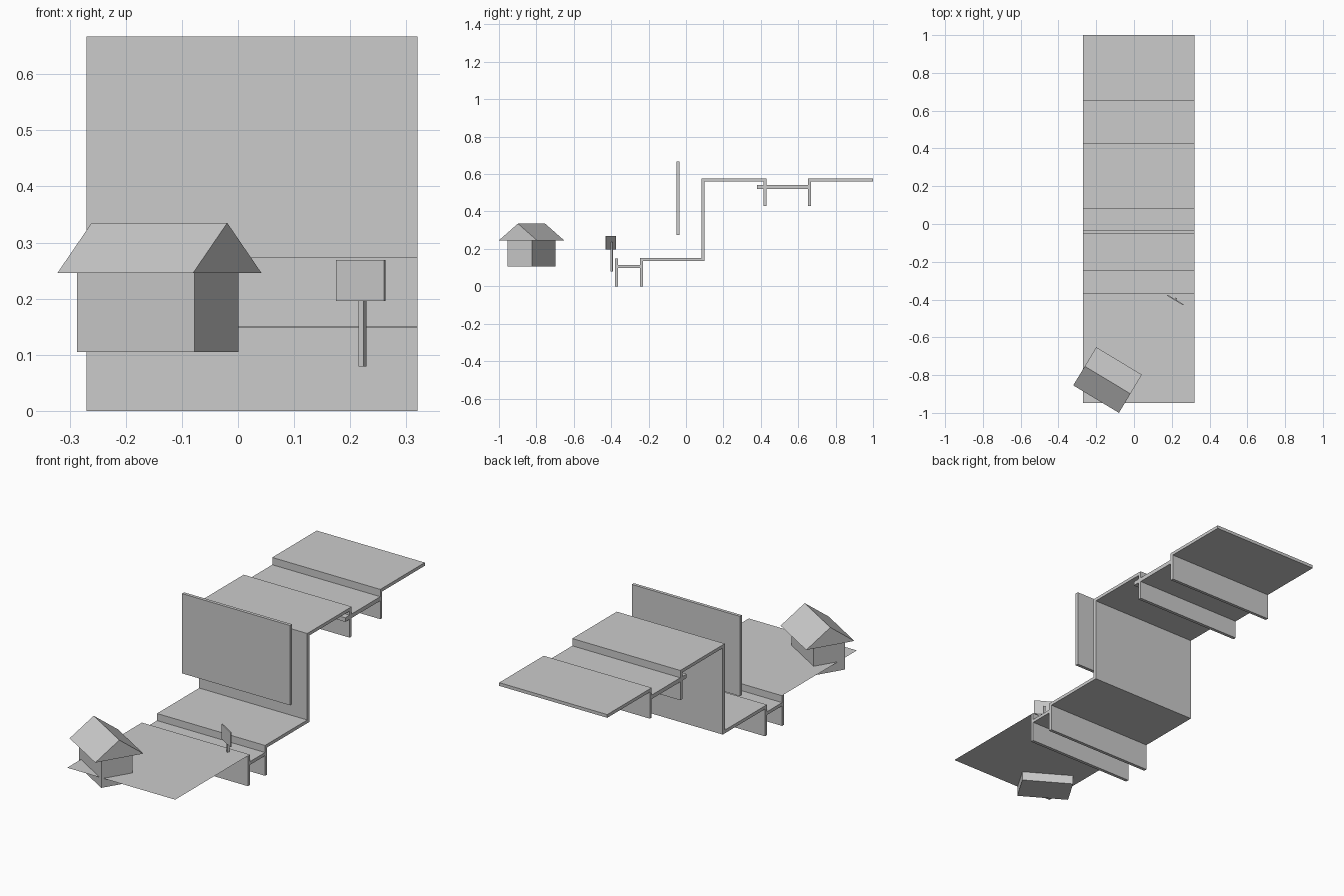
import bpy, bmesh, math
from mathutils import Matrix, Vector

cube = bpy.data.objects.get("Cube")
if cube:
    bpy.data.objects.remove(cube, do_unlink=True)

grey = bpy.data.materials.new("plain grey")
grey.use_nodes = True
colour = (0.6, 0.6, 0.6, 1)
grey.diffuse_color = colour
grey.node_tree.nodes["Principled BSDF"].inputs["Base Color"].default_value = colour

LEFT, RIGHT = 0.32, -0.27          # shared width of the terrain
T = 0.016                          # sheet thickness
TURN = math.radians(-31)           # heading of house and sign


def finish(name, bm, location=(0, 0, 0), turn=0):
    bmesh.ops.recalc_face_normals(bm, faces=bm.faces)
    mesh = bpy.data.meshes.new(name)
    bm.to_mesh(mesh)
    bm.free()
    mesh.materials.append(grey)
    obj = bpy.data.objects.new(name, mesh)
    obj.location = location
    obj.rotation_euler.z = turn
    bpy.context.collection.objects.link(obj)
    return obj


def box(name, size, location, turn=0):
    bm = bmesh.new()
    bmesh.ops.create_cube(bm, size=1, matrix=Matrix.Diagonal((*size, 1)))
    return finish(name, bm, location, turn)


def extrude(name, profile, x0, x1, location=(0, 0, 0), turn=0):
    """Sweep a closed (y, z) profile along x."""
    bm = bmesh.new()
    face = bm.faces.new([bm.verts.new((x0, y, z)) for y, z in profile])
    swept = bmesh.ops.extrude_face_region(bm, geom=[face])
    moved = [v for v in swept["geom"] if isinstance(v, bmesh.types.BMVert)]
    bmesh.ops.translate(bm, verts=moved, vec=Vector((x1 - x0, 0, 0)))
    return finish(name, bm, location, turn)


def strip(name, y0, y1, z0, z1):
    """Full-width terrain sheet."""
    extrude(name, [(y0, z0), (y1, z0), (y1, z1), (y0, z1)], RIGHT, LEFT)


# Thin foreground ground
bm = bmesh.new()
bm.faces.new([bm.verts.new(p) for p in (
    (RIGHT, -0.947, 0.15), (LEFT, -0.947, 0.15),
    (LEFT, -0.364, 0.15), (RIGHT, -0.364, 0.15))])
finish("front_ground", bm)

# Lower channel
strip("lower_bank_front", -0.38, -0.364, 0, 0.149)
strip("lower_channel_floor", -0.37, -0.235, 0.099, 0.115)
strip("lower_bank_back", -0.246, -0.23, 0, 0.149)

# Stepped terrain: lower terrace, cliff and upper terrace in one folded sheet
low, high, cliff, edge = 0.15, 0.577, 0.083, 0.43
extrude("terraces_and_cliff", [
    (-0.246, low), (cliff, low), (cliff, high), (edge, high),
    (edge, high - T), (cliff + T, high - T), (cliff + T, low - T),
    (-0.246, low - T)], RIGHT, LEFT)

# Upper channel and rear terrace
strip("upper_bank_front", edge - T, edge, 0.43, high)
strip("upper_channel_floor", 0.38, 0.66, 0.521, 0.541)
strip("upper_bank_back", 0.653, 0.668, 0.43, high)
strip("rear_terrace", 0.653, 1.0, high - T, high)

# Floating upright panel
strip("hanging_panel", -0.05, -0.034, 0.273, 0.667)

# House with overhanging gable roof
box("house_walls", (0.244, 0.153, 0.141), (-0.143, -0.827, 0.1755), TURN)
extrude("house_roof", [(-0.118, 0.246), (0.118, 0.246), (0, 0.335)],
        -0.141, 0.141, (-0.14, -0.826, 0), TURN)

# Signpost
box("sign_board", (0.099, 0.006, 0.073), (0.219, -0.4025, 0.232), TURN)
box("sign_post", (0.01, 0.01, 0.157), (0.222, -0.396, 0.1575), TURN)
